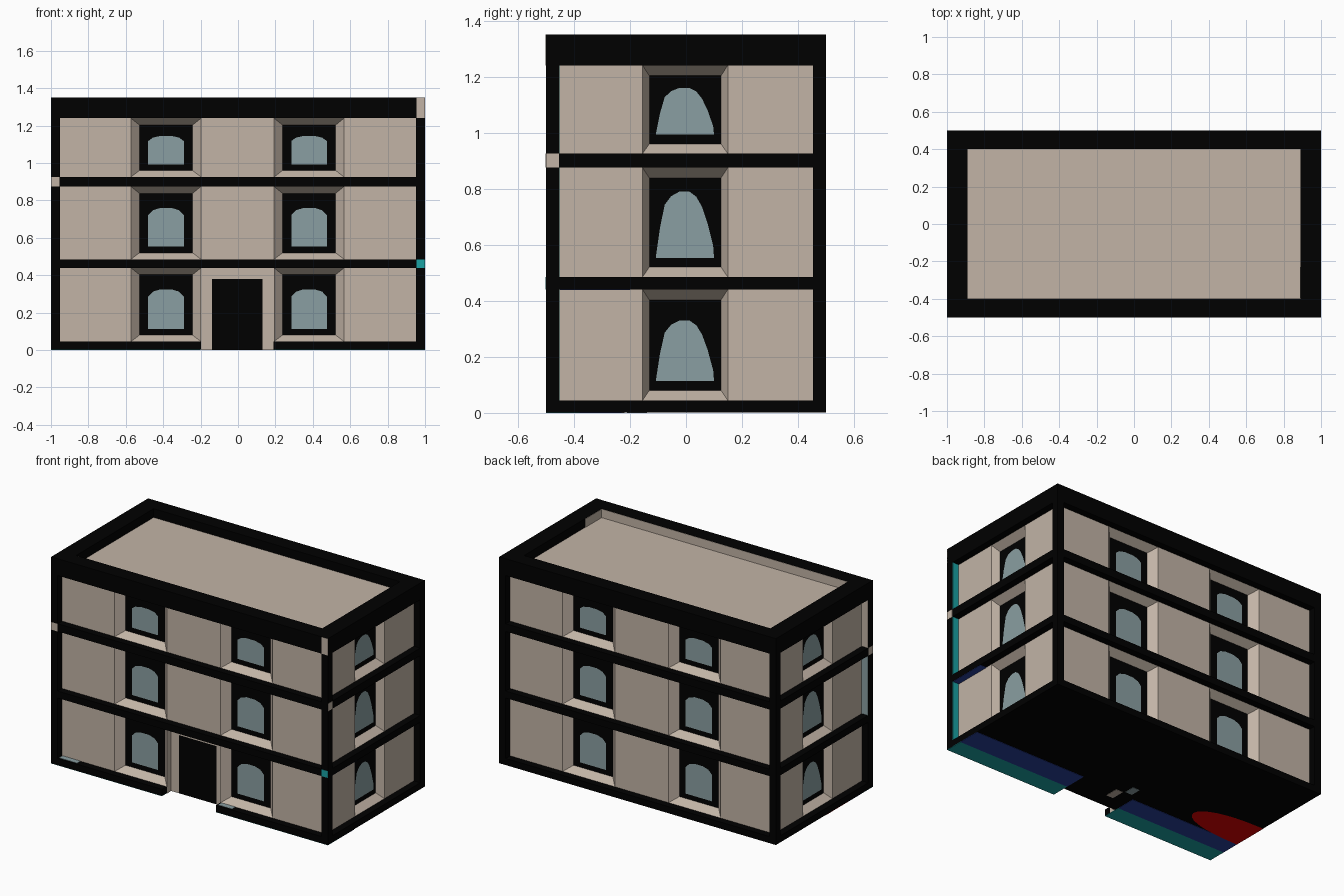
import bpy, bmesh, math
from mathutils import Matrix, Vector

if "Cube" in bpy.data.objects:
    bpy.data.objects.remove(bpy.data.objects["Cube"])


def mat(name, r, g, b):
    m = bpy.data.materials.new(name)
    m.diffuse_color = (r, g, b, 1)
    m.use_nodes = True
    m.node_tree.nodes["Principled BSDF"].inputs["Base Color"].default_value = m.diffuse_color
    return m


STONE = mat("beige stone", .54, .455, .38)
BLACK = mat("black trim", 0, 0, 0)
GLASS = mat("grey blue glass", .255, .345, .36)
TEAL = mat("teal", .010, .36, .37)
NAVY = mat("navy", .022, .05, .33)
RED = mat("red", .72, 0, 0)


def make(name, material, faces=(), boxes=()):
    """One object from polygons and/or boxes (x0, x1, y0, y1, z0, z1)."""
    bm = bmesh.new()
    for f in faces:
        bm.faces.new([bm.verts.new(p) for p in f])
    for x0, x1, y0, y1, z0, z1 in boxes:
        m = Matrix.Translation(((x0 + x1) / 2, (y0 + y1) / 2, (z0 + z1) / 2)) \
            @ Matrix.Diagonal((x1 - x0, y1 - y0, z1 - z0, 1))
        bmesh.ops.create_cube(bm, size=1, matrix=m)
    me = bpy.data.meshes.new(name)
    bm.to_mesh(me)
    bm.free()
    me.materials.append(material)
    ob = bpy.data.objects.new(name, me)
    bpy.context.collection.objects.link(ob)
    return ob


D = .046      # recess of wall panels behind the trim
IN = .092     # recess of windows and door
FLOORS = [(.045, .44), (.485, .875), (.925, 1.24)]

walls, frames, glass, door = [], [], [], []


def facade(k):
    """Wall panels, splayed windows and glass of one side, turned k * 90 degrees."""
    long = k % 2 == 0
    half, reach = (.5, 1) if long else (1, .5)
    rot = Matrix.Rotation(k * math.pi / 2, 3, 'Z')

    def P(u, d, z):
        return rot @ Vector((u, d - half, z))

    def rect(u0, u1, z0, z1, d):
        return [P(u0, d, z0), P(u1, d, z0), P(u1, d, z1), P(u0, d, z1)]

    def splay(outer, inner):
        for i in range(4):
            j = (i + 1) % 4
            walls.append([outer[i], outer[j], inner[j], inner[i]])

    centres = (-.385, .38) if long else (-.003,)
    wo, wi = (.188, .142) if long else (.152, .128)
    for n, (z0, z1) in enumerate(FLOORS):
        u = -reach + D
        for c in centres + (None,):
            end = reach - D if c is None else c - wo
            if k == 0 and n == 0 and c == centres[1]:
                # entrance bay: set back frame around a dark door
                walls.append(rect(u, -.14, 0, z1, IN))
                walls.append(rect(.13, end, 0, z1, IN))
                walls.append(rect(-.14, .13, .38, z1, IN))
                walls.append([P(u, D, 0), P(u, IN, 0), P(u, IN, z1), P(u, D, z1)])
                walls.append([P(end, IN, 0), P(end, D, 0), P(end, D, z1), P(end, IN, z1)])
                door.append(rect(-.14, .13, 0, .38, IN))
            else:
                walls.append(rect(u, end, z0, z1, D))
            if c is None:
                continue
            u = c + wo
            inner = rect(c - wi, c + wi, z0 + .035, z1 - .037, IN)
            splay(rect(c - wo, c + wo, z0, z1, D), inner)
            frames.append(inner)
            # arched light patch on the dark window
            if long:
                shape = [(-.095, 0), (.095, 0), (.095, .82), (.07, .94), (.03, 1),
                         (-.03, 1), (-.07, .94), (-.095, .82)]
            else:
                shape = [(-.105, 0), (.103, 0), (.1, .18), (.08, .52), (.06, .77), (.04, .92),
                         (.015, 1), (-.02, 1), (-.05, .93), (-.073, .8), (-.09, .45)]
            g0 = z0 + .068
            g1 = z1 - (.095 if n == 2 else .115)
            if not long:
                g1 += (.005, .03, .015)[n]
            glass.append([P(c + a, IN - .003, g0 + b * (g1 - g0)) for a, b in shape])


for k in range(4):
    facade(k)

make("wall_panels", STONE, walls)
make("window_frames", BLACK, frames)
make("window_glass", GLASS, glass)
make("door", BLACK, door)

# black trim: base with door notch, floor bands, corner posts
make("base", BLACK, boxes=[(-1, 1, -.5 + IN + .001, .5, .002, .045),
                           (-1, -.2, -.5, -.4, .002, .045),
                           (.19, 1, -.5, -.4, .002, .045)])
make("floor_bands", BLACK, boxes=[(-1, 1, -.5, .5, .44, .485), (-1, 1, -.5, .5, .875, .925)])
w = D + .001
make("corner_posts", BLACK, boxes=[(x, x + w, y, y + w, .02, 1.25)
                                   for x in (-1, 1 - w) for y in (-.5, .5 - w)])

# flat roof inside the parapet
make("parapet", BLACK, boxes=[(-1, 1, -.5, -.4, 1.24, 1.35), (-1, 1, .4, .5, 1.24, 1.35),
                              (-1, -.89, -.4, .4, 1.24, 1.35), (.89, 1, -.4, .4, 1.24, 1.35)])
make("roof", STONE, [[(-.89, -.4, 1.293), (.89, -.4, 1.293), (.89, .4, 1.293), (-.89, .4, 1.293)]])
make("parapet_lining", STONE, boxes=[(-.89, .89, -.401, -.398, 1.29, 1.349),
                                     (.888, .891, -.4, -.23, 1.29, 1.349)])

# small coloured patches on trim and post sides
e = .001
make("trim_patches_beige", STONE, boxes=[
    (1 - D, 1, -.5 - e, -.499, 1.24, 1.35),
    (-1, -1 + D, -.5 - e, -.499, .875, .925),
    (.999, 1 + e, -.5, -.5 + D, .875, .925),
    (-1 - e, -.999, -.5, -.5 + D, .875, .925),
    (-.999, -1 + D, -.455, -.451, .925, 1.24)])
make("trim_patches_teal", TEAL, boxes=[(1 - D, 1, -.5 - e, -.499, .44, .485)] +
     [(1 - D, .999, -.455, -.451, a, b) for a, b in FLOORS])
make("trim_patches_glass", GLASS, boxes=[(-.999, -1 + D, -.455, -.451, .485, .875),
                                         (-.95, -.82, -.49, -.455, .044, .047),
                                         (.2, .3, -.49, -.455, .044, .047)])
make("band_underside_navy", NAVY, boxes=[(1 - D, .999, -.45, -.2, .438, .441)])

# painted underside
make("underside_teal", TEAL, boxes=[(-1, -.2, -.5, -.38, 0, .003), (.19, 1, -.5, -.38, 0, .003)])
make("underside_navy", NAVY, boxes=[(-1, -.2, -.38, -.25, 0, .003), (.19, 1, -.38, -.23, 0, .003)])
make("underside_beige", STONE, boxes=[(-.1, -.05, -.31, -.22, 0, .003)])
make("underside_glass", GLASS, boxes=[(-.16, -.11, -.21, -.14, 0, .003)])
make("underside_red", RED, [[(-1 + .43 * math.sin(t * math.pi / 16) ** .8,
                              -.14 + .12 * math.cos(t * math.pi / 16), 0)
                             for t in range(17)]])
